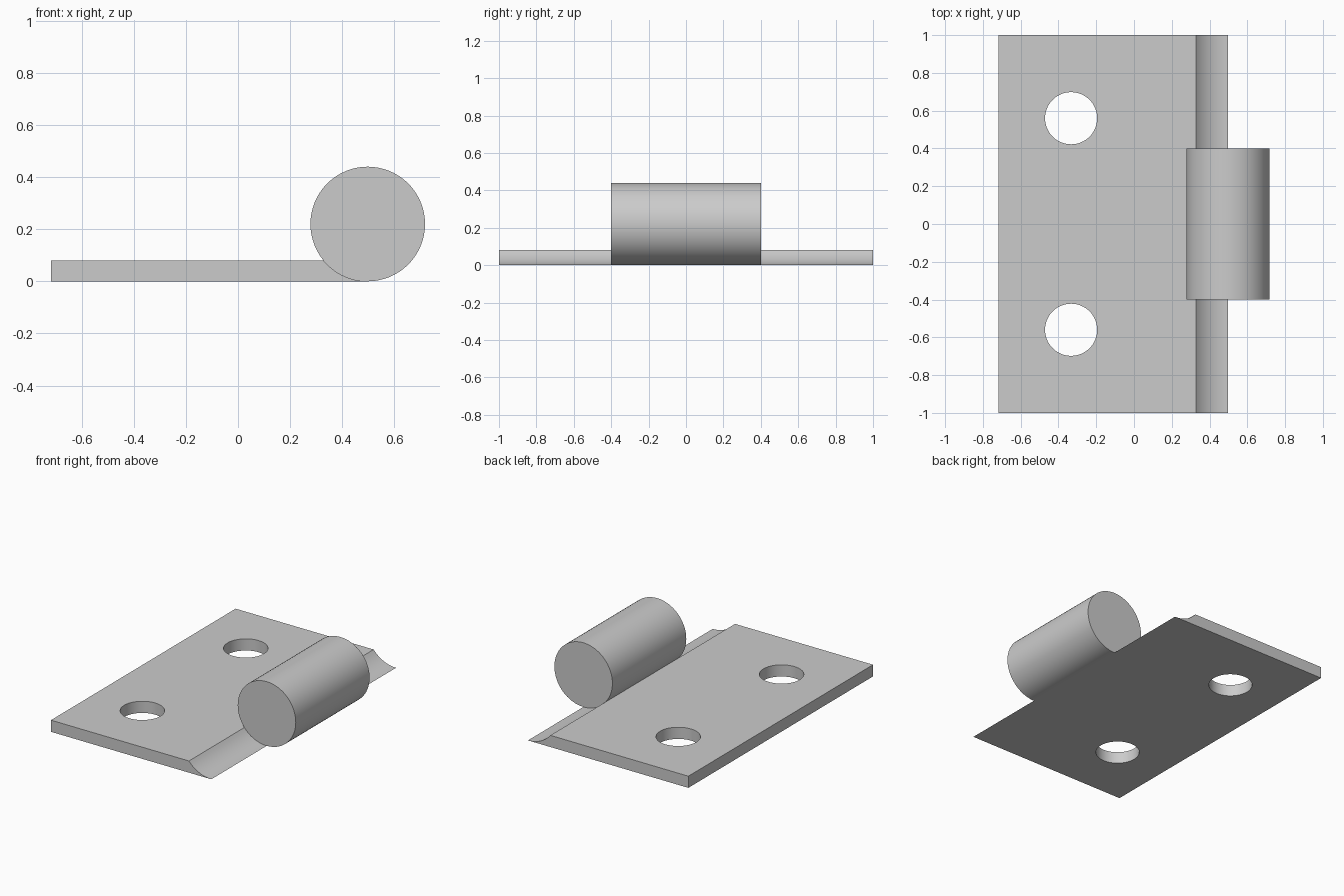
import bpy, bmesh
from math import sin, cos, asin, pi

if "Cube" in bpy.data.objects:
    bpy.data.objects.remove(bpy.data.objects["Cube"])

R, CX = 0.22, 0.498            # barrel radius and axis x (axis height = R)
T, LEFT = 0.08, -0.718         # leaf thickness and outer edge
A = pi / 2 - asin((R - T) / R)  # angle from barrel bottom to leaf top
N_ARC, N_REST = 9, 55


def on_barrel(a):
    """Point on the barrel circle, angle measured from the bottom toward -x."""
    return (CX - R * sin(a), R - R * cos(a))


# Shared arc, then the rest of the leaf profile and the barrel circle
arc = [on_barrel(A * i / N_ARC) for i in range(N_ARC + 1)]
leaf = arc + [(LEFT, T), (LEFT, 0)]
barrel = arc + [on_barrel(A + (2 * pi - A) * i / N_REST) for i in range(1, N_REST)]

bm = bmesh.new()


def ring(profile, y):
    return [bm.verts.new((x, y, z)) for x, z in profile]


def bridge(a, b, first):
    """Side faces between two rings, starting at profile edge `first`."""
    for i in range(first, len(a)):
        j = (i + 1) % len(a)
        bm.faces.new((a[i], a[j], b[j], b[i]))


# Leaf: open along the middle of the concave edge, where the barrel joins
rows = [ring(leaf, y) for y in (-1, -0.4, 0.4, 1)]
for k, first in enumerate((0, N_ARC, 0)):
    bridge(rows[k], rows[k + 1], first)
bm.faces.new(rows[0])
bm.faces.new(rows[3])

# Barrel: continues from the leaf's arc vertices
rims = [rows[k][:N_ARC + 1] + ring(barrel[N_ARC + 1:], y)
        for k, y in ((1, -0.4), (2, 0.4))]
bridge(*rims, N_ARC)
for rim in rims:
    bm.faces.new(rim)

bmesh.ops.recalc_face_normals(bm, faces=bm.faces)
bmesh.ops.dissolve_limit(bm, angle_limit=0.01, verts=bm.verts, edges=bm.edges)
mesh = bpy.data.meshes.new("hinge_leaf")
bm.to_mesh(mesh)
bm.free()
hinge = bpy.data.objects.new("hinge_leaf", mesh)
bpy.context.collection.objects.link(hinge)

# Screw holes
for y in (-0.56, 0.56):
    bpy.ops.mesh.primitive_cylinder_add(vertices=64, radius=0.138, depth=0.3,
                                        location=(-0.333, y, T / 2))
    cutter = bpy.context.object
    cutter.name = "screw_hole_cutter"
    cutter.hide_render = True
    mod = hinge.modifiers.new("screw_hole", 'BOOLEAN')
    mod.operation, mod.solver, mod.object = 'DIFFERENCE', 'EXACT', cutter
    bpy.context.view_layer.objects.active = hinge
    bpy.ops.object.modifier_apply(modifier=mod.name)
    bpy.data.objects.remove(cutter)

# Smooth curved faces, crisp edges
bpy.ops.object.select_all(action='DESELECT')
hinge.select_set(True)
bpy.context.view_layer.objects.active = hinge
bpy.ops.object.shade_smooth_by_angle(angle=0.5)
